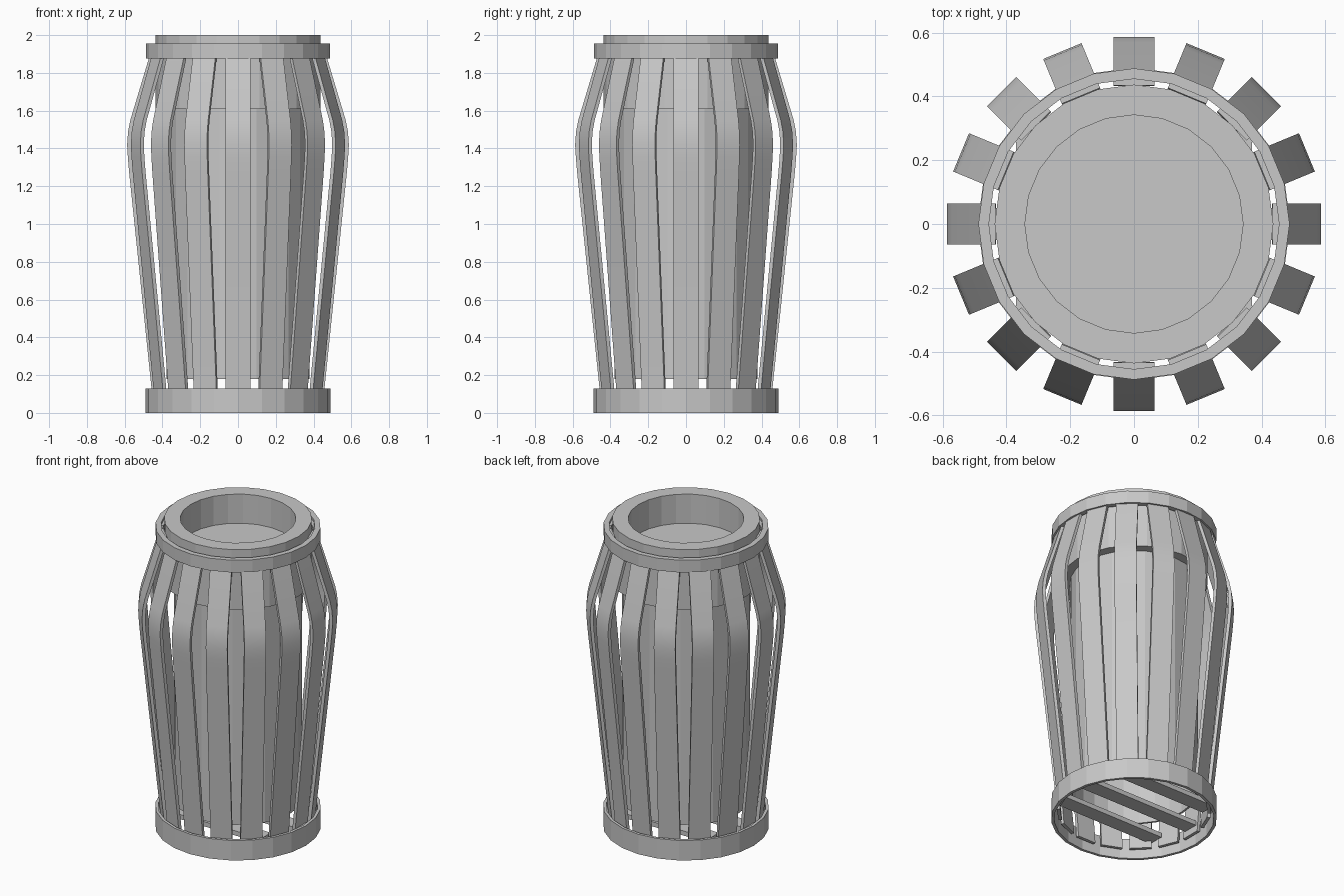
import bpy, bmesh
from math import sin, cos, pi
from mathutils import Matrix

cube = bpy.data.objects.get("Cube")
if cube:
    bpy.data.objects.remove(cube)

metal = bpy.data.materials.new("grey_metal")
metal.use_nodes = True
GREY = (0.58, 0.58, 0.58, 1)
metal.diffuse_color = GREY
metal.node_tree.nodes["Principled BSDF"].inputs["Base Color"].default_value = GREY


def add_object(name, bm):
    bmesh.ops.recalc_face_normals(bm, faces=bm.faces)
    mesh = bpy.data.meshes.new(name)
    bm.to_mesh(mesh)
    bm.free()
    mesh.materials.append(metal)
    obj = bpy.data.objects.new(name, mesh)
    bpy.context.collection.objects.link(obj)
    return obj


def lathe(name, profile, sides=24, closed=True):
    """Turn a (radius, z) profile around the z axis."""
    bm = bmesh.new()
    rows = []
    for r, z in profile:
        if r == 0:
            rows.append([bm.verts.new((0, 0, z))] * sides)
        else:
            rows.append([bm.verts.new((r * cos(2 * pi * i / sides), r * sin(2 * pi * i / sides), z))
                         for i in range(sides)])
    pairs = list(zip(rows, rows[1:]))
    if closed:
        pairs.append((rows[-1], rows[0]))
    for a, b in pairs:
        for i in range(sides):
            j = (i + 1) % sides
            corners = list(dict.fromkeys((a[i], a[j], b[j], b[i])))
            if len(corners) > 2:
                bm.faces.new(corners)
    return add_object(name, bm)


def band(name, inner, outer, low, high):
    return lathe(name, [(inner, low), (outer, low), (outer, high), (inner, high)])


# Rims holding the slats
band("bottom_rim", 0.472, 0.49, 0, 0.13)
band("top_rim", 0.455, 0.488, 1.875, 1.955)

# Collar with a round opening and a recessed floor
lathe("collar", [(0, 1.61), (0.437, 1.61), (0.437, 2.0), (0.342, 2.0), (0.342, 1.81), (0, 1.81)],
      closed=False)

# Inner bin, open below
band("inner_bin", 0.365, 0.378, 0.18, 1.62)

# Bent slats around the body
SLATS, HALF_WIDTH, THICKNESS = 16, 0.065, 0.02
path = [(0.452, 0.05), (0.459, 0.14), (0.576, 1.27), (0.583, 1.35), (0.587, 1.42),
        (0.582, 1.49), (0.57, 1.55), (0.474, 1.87), (0.455, 1.94)]
bm = bmesh.new()
sections = []
for r, z in path:
    sections.append([bm.verts.new((x, y, z)) for x, y in (
        (r, -HALF_WIDTH), (r, HALF_WIDTH),
        (r - THICKNESS, HALF_WIDTH), (r - THICKNESS, -HALF_WIDTH))])
for a, b in zip(sections, sections[1:]):
    for i in range(4):
        j = (i + 1) % 4
        bm.faces.new((a[i], a[j], b[j], b[i]))
bm.faces.new(sections[0])
bm.faces.new(sections[-1])
first = add_object("slat", bm)
for polygon in first.data.polygons:
    polygon.use_smooth = True
first.data.set_sharp_from_angle(angle=0.6)
for i in range(1, SLATS):
    slat = bpy.data.objects.new("slat", first.data)
    slat.matrix_world = Matrix.Rotation(2 * pi * i / SLATS, 4, "Z")
    bpy.context.collection.objects.link(slat)

# Support bars across the bottom
for y in (-0.24, 0, 0.24):
    length = 2 * (0.47 ** 2 - (abs(y) + 0.05) ** 2) ** 0.5
    bm = bmesh.new()
    bmesh.ops.create_cube(bm, size=1, matrix=Matrix.Translation((0, y, 0.11))
                          @ Matrix.Diagonal((length, 0.1, 0.03, 1)))
    add_object("support_bar", bm)
